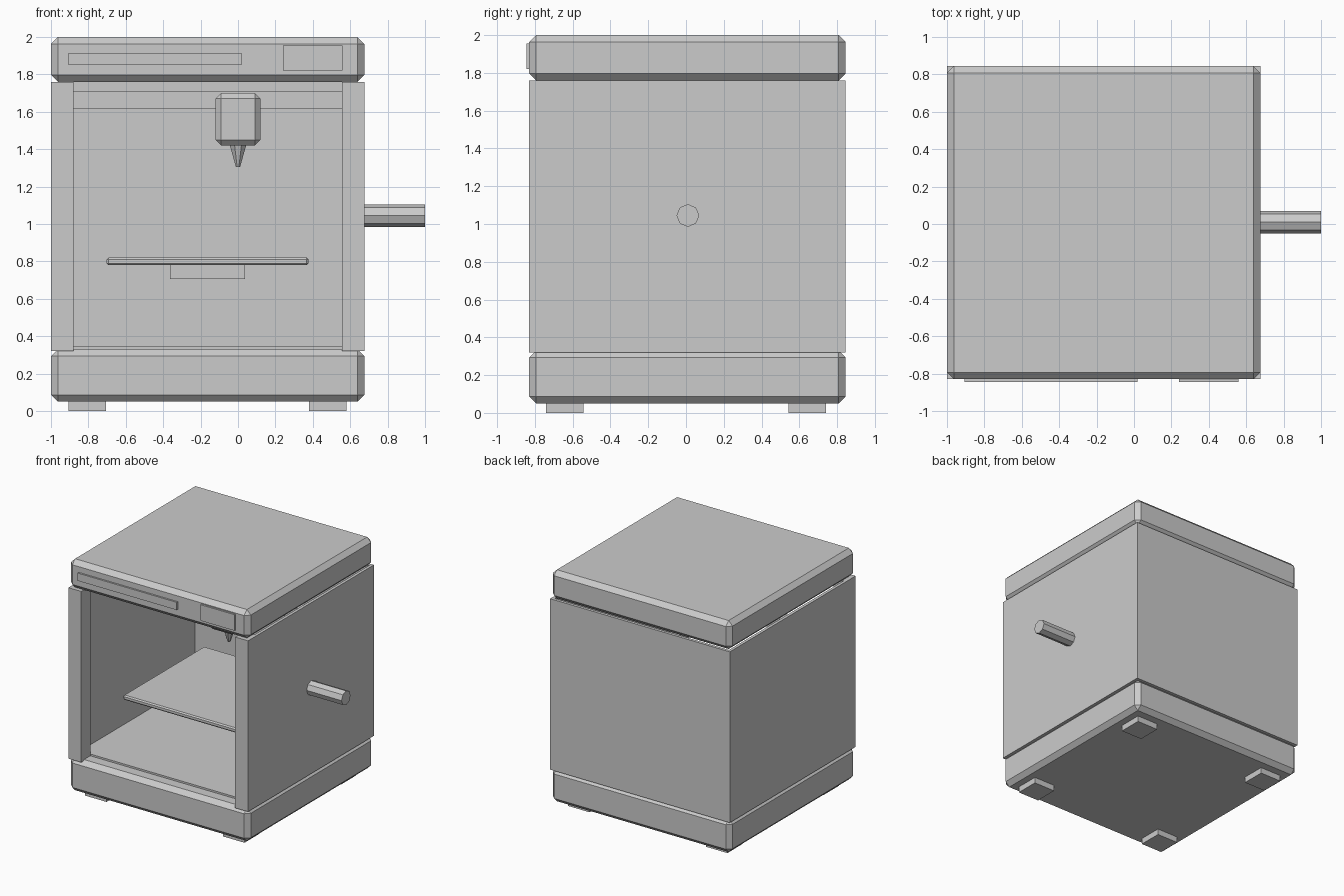
import bpy, bmesh, math
from mathutils import Matrix

cube = bpy.data.objects.get("Cube")
if cube:
    bpy.data.objects.remove(cube, do_unlink=True)

grey = bpy.data.materials.new("light_grey")
grey.use_nodes = True
colour = (0.6, 0.6, 0.6, 1)
grey.diffuse_color = colour
grey.node_tree.nodes["Principled BSDF"].inputs["Base Color"].default_value = colour

# Outer limits of the cabinet
LEFT, RIGHT, FRONT, BACK = -1.0, 0.675, -0.83, 0.845
MID = (LEFT + RIGHT) / 2
POST, PANEL = 0.12, 0.025


def finish(name, bm):
    bmesh.ops.recalc_face_normals(bm, faces=bm.faces[:])
    mesh = bpy.data.meshes.new(name)
    bm.to_mesh(mesh)
    bm.free()
    mesh.materials.append(grey)
    obj = bpy.data.objects.new(name, mesh)
    bpy.context.collection.objects.link(obj)
    return obj


def box(name, x, y, z, bevel=0):
    """Box spanning three (low, high) ranges, with optional chamfered edges."""
    bm = bmesh.new()
    bmesh.ops.create_cube(bm, size=1)
    for v in bm.verts:
        v.co = [lo + (c + 0.5) * (hi - lo) for c, (lo, hi) in zip(v.co, (x, y, z))]
    if bevel:
        bmesh.ops.bevel(bm, geom=bm.edges[:], offset=bevel, segments=1,
                        affect='EDGES', profile=0.5)
    return finish(name, bm)


def cone(name, r1, r2, depth, matrix, sides=8):
    bm = bmesh.new()
    bmesh.ops.create_cone(bm, cap_ends=True, segments=sides, radius1=r1,
                          radius2=r2, depth=depth, matrix=matrix)
    return finish(name, bm)


# Base and lid
box("base", (LEFT, RIGHT), (FRONT, BACK), (0.05, 0.33), 0.037)
box("lid", (LEFT, RIGHT), (FRONT, BACK), (1.76, 2.0), 0.037)

# Feet
for side, sx in (("right", -1), ("left", 1)):
    for end, sy in (("front", -1), ("back", 1)):
        cx, cy = MID + sx * 0.643, sy * 0.642
        box(f"{end}_{side}_foot", (cx - 0.1, cx + 0.1), (cy - 0.1, cy + 0.1), (0, 0.055))

# Cabinet shell: thin side and back panels with square posts at the front
half = [(RIGHT - PANEL, BACK - PANEL), (RIGHT - PANEL, FRONT + POST),
        (RIGHT - POST, FRONT + POST), (RIGHT - POST, FRONT),
        (RIGHT, FRONT), (RIGHT, BACK)]
outline = half + [(2 * MID - x, y) for x, y in reversed(half)]
bm = bmesh.new()
section = bm.faces.new([bm.verts.new((x, y, 0.32)) for x, y in outline])
top = bmesh.ops.extrude_face_region(bm, geom=[section])["geom"]
bmesh.ops.translate(bm, vec=(0, 0, 1.44),
                    verts=[g for g in top if isinstance(g, bmesh.types.BMVert)])
finish("cabinet_walls", bm)

inside = (LEFT + PANEL, RIGHT - PANEL)
box("chamber_floor", inside, (FRONT + POST, BACK - PANEL), (0.32, 0.345))

# Build plate and its support arm
box("build_plate", (MID - 0.54, MID + 0.54), (-0.53, 0.55), (0.78, 0.82), 0.01)
box("plate_support", (MID - 0.2, MID + 0.2), (-0.2, BACK - PANEL), (0.705, 0.78))

# Cross rail, print head and nozzle
box("cross_rail", inside, (-0.05, 0.05), (1.615, 1.71))
box("print_head", (-0.12, 0.12), (-0.24, 0), (1.42, 1.7), 0.03)
box("print_head_cover", (-0.075, 0.075), (-0.248, -0.23), (1.515, 1.655))
cone("nozzle", 0.012, 0.05, 0.125,
     Matrix.Translation((0, -0.12, 1.367)) @ Matrix.Rotation(math.pi / 8, 4, 'Z'))

# Front plates on the lid
box("name_strip", (-0.905, 0.02), (FRONT - 0.015, FRONT + 0.01), (1.85, 1.915))
box("display", (0.24, 0.56), (FRONT - 0.015, FRONT + 0.01), (1.82, 1.955))

# Spool holder on the side
cone("spool_holder", 0.06, 0.06, 0.35,
     Matrix.Translation((0.825, 0.01, 1.045)) @ Matrix.Rotation(math.pi / 2, 4, 'Y'))
